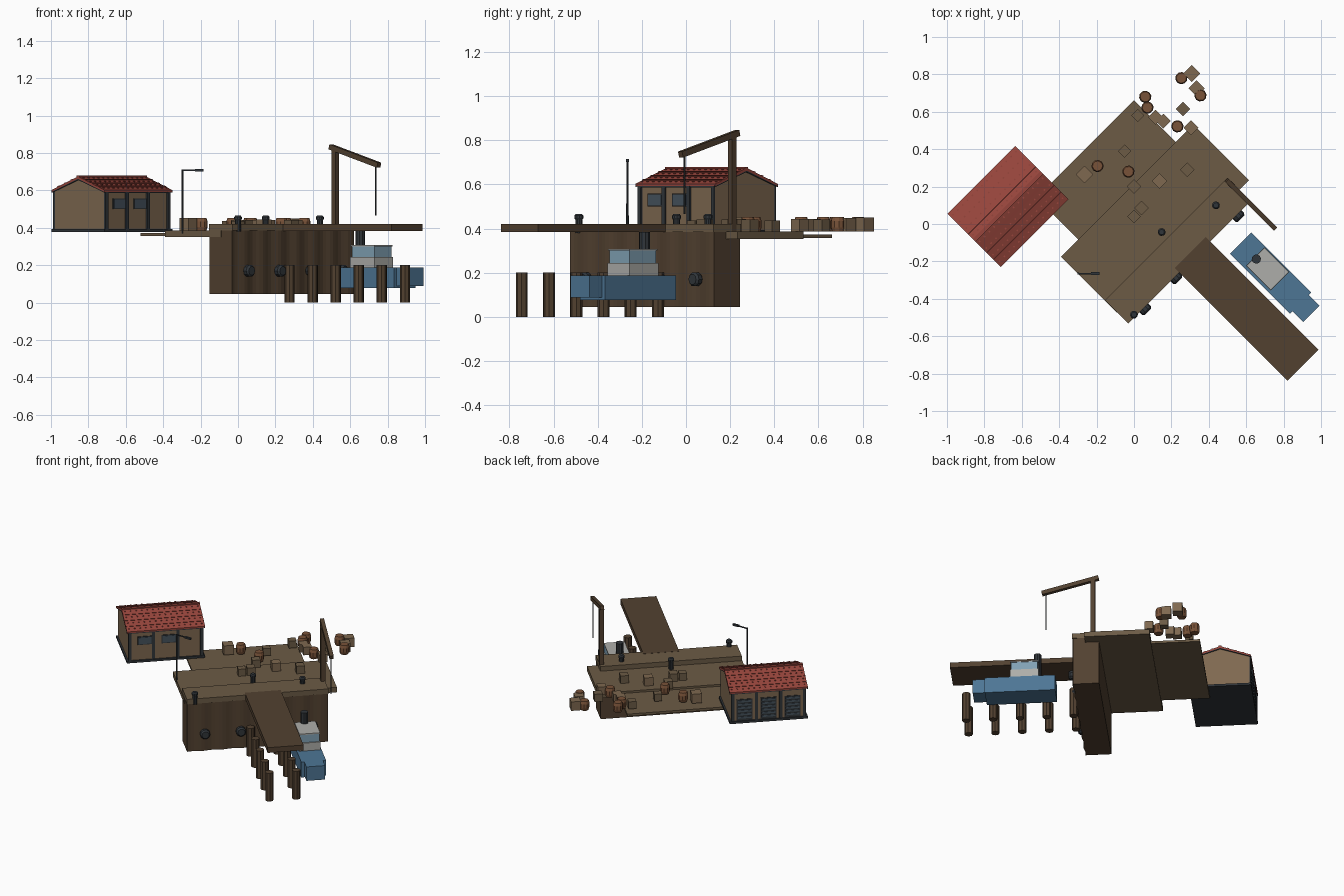
import bpy, bmesh, math
from mathutils import Matrix, Vector

if "Cube" in bpy.data.objects:
    bpy.data.objects.remove(bpy.data.objects["Cube"])

# the whole harbour is turned 45 degrees: local x runs along the quay, local y inland
TURN = Matrix.Rotation(math.radians(45), 4, 'Z')


def mat(name, r, g, b):
    m = bpy.data.materials.new(name)
    m.diffuse_color = (r, g, b, 1)
    m.use_nodes = True
    m.node_tree.nodes["Principled BSDF"].inputs["Base Color"].default_value = m.diffuse_color
    return m


DECK = mat("deck_wood", .15, .105, .06)
TIMBER = mat("dark_timber", .085, .053, .03)
TAN = mat("tan_plank", .21, .14, .08)
RED = mat("red_tile", .31, .06, .045)
DARK = mat("dark_metal", .03, .036, .042)
BLUE = mat("blue_paint", .075, .18, .30)
GLASS = mat("glass", .22, .36, .46)
WINDOW = mat("window", .06, .085, .11)
GREY = mat("pale_grey", .42, .42, .40)
BARREL = mat("barrel_wood", .19, .085, .04)


def finish(name, bm, material, m=Matrix()):
    bmesh.ops.recalc_face_normals(bm, faces=bm.faces)
    me = bpy.data.meshes.new(name)
    bm.to_mesh(me)
    bm.free()
    me.materials.append(material)
    ob = bpy.data.objects.new(name, me)
    ob.matrix_world = TURN @ m
    bpy.context.collection.objects.link(ob)
    return ob


def box(name, x0, x1, y0, y1, z0, z1, material, tilt=0):
    bm = bmesh.new()
    bmesh.ops.create_cube(bm, size=1)
    bmesh.ops.scale(bm, vec=(x1 - x0, y1 - y0, z1 - z0), verts=bm.verts)
    m = Matrix.Translation(((x0 + x1) / 2, (y0 + y1) / 2, (z0 + z1) / 2))
    return finish(name, bm, material, m @ Matrix.Rotation(tilt, 4, 'X'))


def lathe(name, x, y, rings, material, n=10, axis_y=False):
    """Turned solid from (radius, height) rings."""
    bm = bmesh.new()
    loops = [[bm.verts.new((r * math.cos(math.tau * i / n), r * math.sin(math.tau * i / n), h))
              for i in range(n)] for r, h in rings]
    for a, b in zip(loops, loops[1:]):
        for i in range(n):
            bm.faces.new((a[i], a[(i + 1) % n], b[(i + 1) % n], b[i]))
    bm.faces.new(loops[0])
    bm.faces.new(loops[-1])
    m = Matrix.Translation((x, y, 0))
    if axis_y:
        m = Matrix.Translation((x, y, .17)) @ Matrix.Rotation(math.pi / 2, 4, 'X')
    return finish(name, bm, material, m)


def prism(name, outline, depth, material, place):
    """Outline points extruded by a vector; place maps 2D points to 3D."""
    bm = bmesh.new()
    f = bm.faces.new([bm.verts.new(place(*p)) for p in outline])
    e = bmesh.ops.extrude_face_region(bm, geom=[f])
    bmesh.ops.translate(bm, vec=depth, verts=[v for v in e['geom'] if isinstance(v, bmesh.types.BMVert)])
    return finish(name, bm, material)


def local(x, y):
    p = TURN.inverted() @ Vector((x, y, 0))
    return p.x, p.y


# quay wall with gently rippled face, and its coping
N = 40
ripple = [(-.395 + .922 * i / N, -.349 + .004 * math.sin(i * 1.1)) for i in range(N + 1)]
prism("quay_wall", ripple + [(.527, -.18), (-.395, -.18)], (0, 0, .341), TIMBER,
      lambda x, y: (x, y, .045))
box("quay_coping", -.397, .529, -.354, -.178, .385, .42, DECK)

# apron and yard slabs
box("apron_slab", -.4, .6, -.27, .152, .352, .387, DECK)
box("yard_slab", -.27, .467, .14, .467, .357, .373, DECK)

# pier and its two rows of piles
box("pier_deck", -.012, .223, -1.172, -.32, .384, .421, TIMBER)
for k in range(5):
    for x in (.017, .193):
        lathe("pier_pile", x, -.373 - .174 * k, [(.027, 0), (.027, .2)], TIMBER, 8)

# fenders and bollards
for x in (-.28, -.045, .19, .425):
    lathe("fender", x, -.345, [(.026, 0), (.033, .01), (.033, .03), (.024, .04)], DARK, 10, True)
for wx, wy in ((0, -.485), (.148, -.043), (.438, .1)):
    lathe("bollard", *local(wx, wy), [(.016, .38), (.016, .44), (.021, .447), (.021, .458), (.014, .466)], DARK)

# boat
box("boat_hull", .25, .412, -.93, -.475, .077, .187, BLUE)
box("boat_bow", .27, .392, -1.01, -.92, .088, .187, BLUE)
box("cabin_base", .265, .405, -.768, -.582, .185, .243, GREY)
box("cabin_glass", .271, .399, -.76, -.59, .24, .302, GLASS)
box("cabin_roof", .267, .403, -.766, -.584, .3, .308, GREY)
lathe("boat_funnel", .33, -.595, [(.025, .187), (.025, .385)], DARK)

# crane
box("crane_mast", .502, .53, -.234, -.206, .386, .815, TIMBER)
box("crane_jib", .503, .529, -.557, -.178, .77, .798, TIMBER, math.radians(-15) * -1)
lathe("crane_cable", .516, -.525, [(.004, .465), (.004, .745)], DARK, 6)

# lamp post, its arm reaching along world x
lx, ly = local(-.297, -.265)
lathe("lamp_post", lx, ly, [(.006, .37), (.005, .712)], DARK, 8)
for name, off, length, th in (("lamp_arm", .05, .1, .006), ("lamp_head", .09, .045, .012)):
    bm = bmesh.new()
    bmesh.ops.create_cube(bm, size=1)
    bmesh.ops.scale(bm, vec=(length, th * 1.3, th), verts=bm.verts)
    finish(name, bm, DARK, TURN.inverted() @ Matrix.Translation((-.297 + off, -.265, .708)))

# house: plinth and gabled body
CX, CY = -.411, .543
box("house_plinth", CX - .256, CX + .256, CY - .201, CY + .201, .378, .393, DARK)
prism("house_body", [(-.19, .39), (.19, .39), (.19, .595), (0, .662), (-.19, .595)], (.49, 0, 0), TAN,
      lambda y, z: (CX - .245, CY + y, z))

# house posts, windows and shutter doors
for s in (-1, 1):
    y = CY + s * .192
    for x in (-.235, -.08, .08, .235):
        box("wall_post", CX + x - .01, CX + x + .01, y - .006, y + .006, .39, .6, DARK)
    box("wall_plate", CX - .245, CX + .245, y - .005, y + .005, .585, .602, DARK)
for x in (-.547, -.39):
    box("window_frame", x - .048, x + .048, .348, .356, .5, .558, DARK)
    box("window_pane", x - .042, x + .042, .346, .354, .506, .552, WINDOW)
for x in (-.157, 0, .157):
    box("shutter_door", CX + x - .052, CX + x + .052, .73, .737, .392, .545, DARK)
    for k in range(6):
        z = .41 + k * .023
        box("shutter_slat", CX + x - .045, CX + x + .045, .735, .74, z, z + .012, WINDOW)

# roof: two slopes of overlapping tile courses, with raised studs
for s in (-1, 1):
    prism("roof_slope", [(s * .201, .592), (s * .201, .602), (0, .675), (0, .662)], (.512, 0, 0), RED,
          lambda y, z: (CX - .256, CY + y, z))
    bm = bmesh.new()
    for row in range(4):
        t = (row + .5) / 4
        for i in range(14):
            m = Matrix.Translation((CX - .238 + .0366 * i, CY + s * .201 * (1 - t), .602 + .073 * t))
            bmesh.ops.create_cube(bm, size=.008, matrix=m)
    finish("roof_studs", bm, RED)
    for row in range(1, 4):
        t = row / 4
        y, z = CY + s * .201 * (1 - t), .602 + .073 * t
        box("tile_course", CX - .256, CX + .256, y - .006, y + .006, z - .003, z + .003, RED, -s * .35)
    for x in (-.256, .25):
        prism("gable_trim", [(s * .201, .588), (s * .201, .597), (0, .668), (0, .656)], (.006, 0, 0), DARK,
              lambda y, z: (CX + x, CY + y, z))
box("roof_ridge", CX - .256, CX + .256, CY - .01, CY + .01, .668, .679, RED)

# crates and barrels, placed in world plan
CRATES = [(-.265, .265, .066), (-.05, .39, .05), (.02, .58, .05), (0, .2, .054), (.04, .085, .054),
          (.137, .23, .058), (.285, .29, .054), (0, .04, .05), (.115, .57, .056), (.157, .55, .056),
          (.262, .615, .054), (.305, .515, .056), (.308, .805, .064), (.335, .725, .062)]
for x, y, s in CRATES:
    a, b = local(x, y)
    box("crate", a - s / 2, a + s / 2, b - s / 2, b + s / 2, .386, .392 + s * .9, TAN if s > .055 else DECK)
BARRELS = [(-.195, .31), (-.03, .28), (.06, .68), (.072, .622), (.232, .522), (.253, .78), (.355, .688)]
for x, y in BARRELS:
    lathe("barrel", *local(x, y), [(.027, .386), (.033, .405), (.033, .433), (.027, .452)], BARREL)
